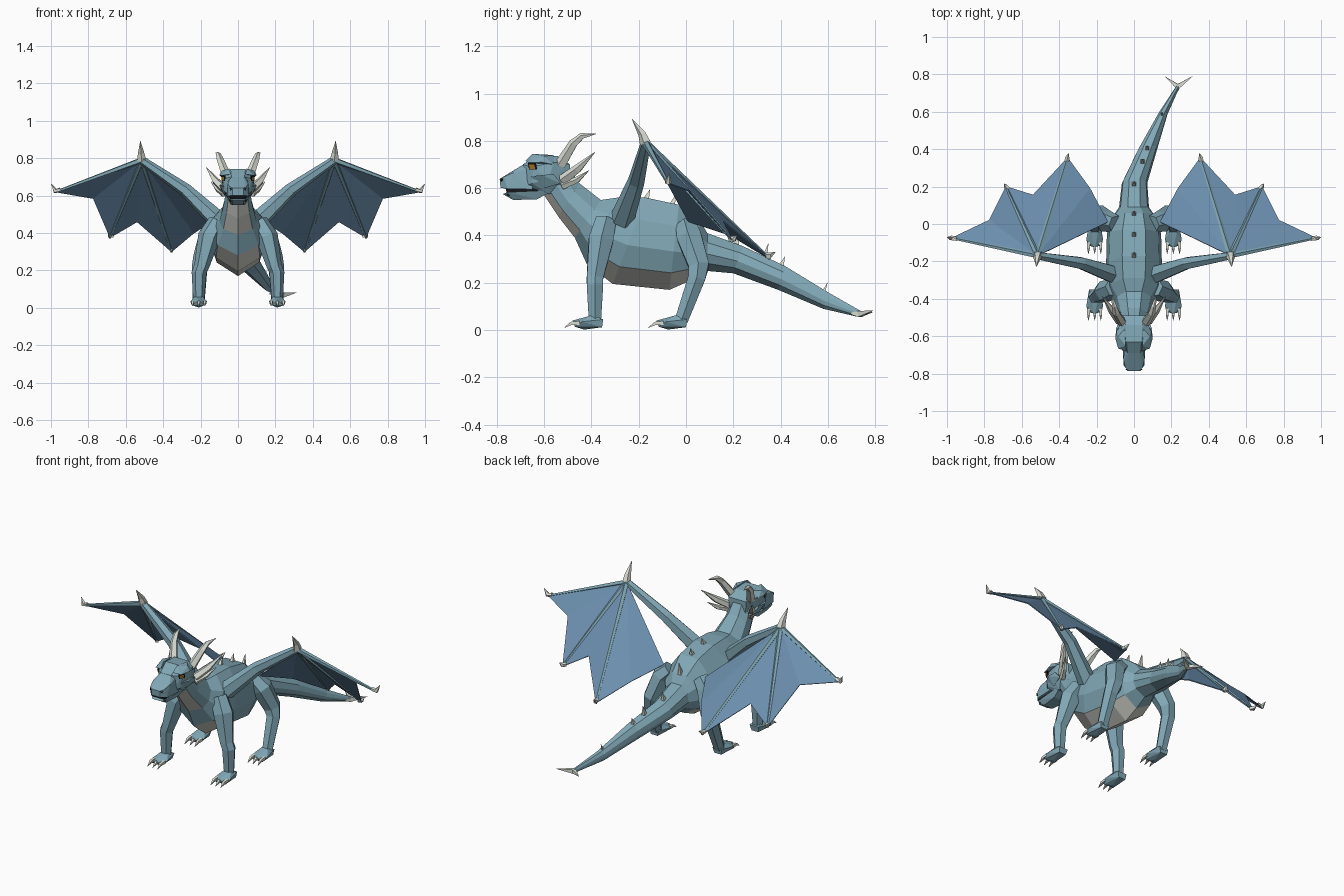
import bpy, bmesh, math
from mathutils import Vector


def material(name, r, g, b):
    m = bpy.data.materials.new(name)
    lin = [((c / 255 + 0.055) / 1.055) ** 2.4 for c in (r, g, b)]
    m.diffuse_color = (*lin, 1)
    return m


SKIN = material("teal_skin", 129, 168, 182)
BELLY = material("belly_grey", 212, 213, 205)
WING = material("wing_blue", 107, 142, 173)
HORN = material("horn_bone", 218, 222, 212)
DARK = material("dark", 22, 22, 24)
EYE = material("amber_eye", 165, 115, 40)


def finish(name, bm, mats, mirror=False):
    bmesh.ops.recalc_face_normals(bm, faces=bm.faces)
    me = bpy.data.meshes.new(name)
    bm.to_mesh(me)
    bm.free()
    ob = bpy.data.objects.new(name, me)
    bpy.context.collection.objects.link(ob)
    for m in mats:
        me.materials.append(m)
    if mirror:
        ob.modifiers.new("mirror", "MIRROR").use_mirror_merge = False
    return ob


def loft(bm, rings):
    """Skin a list of equal-length point rings and cap the ends."""
    vs = [[bm.verts.new(p) for p in r] for r in rings]
    n = len(vs[0])
    faces = []
    for i in range(len(vs) - 1):
        for k in range(n):
            q = (vs[i][k], vs[i][(k + 1) % n], vs[i + 1][(k + 1) % n], vs[i + 1][k])
            faces.append((i, k, bm.faces.new(q)))
    bm.faces.new(vs[0])
    bm.faces.new(vs[-1])
    return faces


def add_tube(bm, pts, radii, sides):
    pts = [Vector(p) for p in pts]
    main = (pts[-1] - pts[0]).normalized()
    ref = Vector((1, 0, 0)) if abs(main.x) < 0.6 else Vector((0, 0, 1))
    rings = []
    for i, p in enumerate(pts):
        d = (pts[min(i + 1, len(pts) - 1)] - pts[max(i - 1, 0)]).normalized()
        u = d.cross(ref).normalized()
        v = d.cross(u)
        rings.append([p + radii[i] * (u * math.cos(a) + v * math.sin(a))
                      for a in (math.tau * (k + 0.5) / sides for k in range(sides))])
    loft(bm, rings)


def tubes(name, specs, mat, sides=6, mirror=True):
    bm = bmesh.new()
    for pts, radii in specs:
        add_tube(bm, pts, radii, sides)
    return finish(name, bm, [mat], mirror)


def hull(name, pts, mat, symmetric=False, mirror=False):
    """Faceted block around a few points; symmetric adds the -x copies."""
    bm = bmesh.new()
    for x, y, z in pts:
        bm.verts.new((x, y, z))
        if symmetric:
            bm.verts.new((-x, y, z))
    bmesh.ops.convex_hull(bm, input=bm.verts)
    loose = [v for v in bm.verts if not v.link_faces]
    bmesh.ops.delete(bm, geom=loose, context="VERTS")
    return finish(name, bm, [mat], mirror)


# Neck, body and tail: top y/z, bottom y/z, half width, x offset
spine = [
    (-.50, .69, -.60, .57, .065, 0), (-.45, .62, -.54, .48, .078, 0),
    (-.36, .55, -.47, .39, .10, 0), (-.29, .56, -.42, .28, .14, 0),
    (-.17, .56, -.31, .195, .15, 0), (-.03, .53, -.07, .17, .145, 0),
    (.06, .46, .02, .21, .115, 0), (.09, .41, .09, .25, .08, 0),
    (.24, .355, .20, .24, .068, .003), (.42, .27, .39, .17, .05, .075),
    (.60, .16, .58, .09, .025, .155), (.74, .08, .73, .055, .01, .235)]
half = [(.42, 1), (.9, .5), (1, -.1), (.78, -.6)]
section = half + [(0, -1)] + [(-a, b) for a, b in reversed(half)]
rings = []
for ty, tz, by, bz, w, cx in spine:
    t, b = Vector((cx, ty, tz)), Vector((cx, by, bz))
    rings.append([(t + b) / 2 + (t - b) / 2 * v + Vector((w * u, 0, 0)) for u, v in section])
bm = bmesh.new()
for i, k, f in loft(bm, rings):
    if k in (3, 4) and i in (0, 1, 3, 4, 5):   # throat and belly plates
        f.material_index = 1
finish("body", bm, [SKIN, BELLY])

# Head
hull("skull", [(.06, -.49, .70), (.05, -.49, .60), (.085, -.56, .71), (.088, -.58, .64),
               (.045, -.54, .735), (.04, -.63, .742), (.078, -.65, .69), (.072, -.65, .62),
               (.035, -.69, .70), (.05, -.68, .61), (.05, -.58, .575)], SKIN, True)
hull("snout", [(.05, -.64, .69), (.062, -.65, .595), (.055, -.73, .665), (.045, -.77, .648),
               (.055, -.755, .597), (.028, -.787, .64), (.03, -.785, .602),
               (.03, -.68, .705)], SKIN, True)
hull("mouth", [(.045, -.62, .605), (.042, -.765, .605), (.045, -.62, .57), (.042, -.755, .57)], DARK, True)
hull("jaw", [(.056, -.61, .59), (.05, -.755, .583), (.028, -.775, .575), (.03, -.73, .55),
             (.04, -.63, .553), (.05, -.58, .58)], SKIN, True)
hull("brow", [(.04, -.68, .715), (.085, -.665, .708), (.10, -.61, .71), (.09, -.56, .70),
              (.05, -.56, .74), (.045, -.65, .745), (.085, -.60, .735)], SKIN, mirror=True)
hull("cheek", [(.075, -.66, .65), (.10, -.61, .655), (.095, -.56, .66), (.085, -.53, .62),
               (.07, -.60, .60), (.06, -.55, .64)], SKIN, mirror=True)
hull("eye_rim", [(.07, -.668, .706), (.07, -.664, .678), (.088, -.636, .708), (.087, -.63, .678),
                 (.06, -.63, .69)], DARK, mirror=True)
hull("eye", [(.075, -.664, .70), (.075, -.661, .682), (.0885, -.642, .70), (.088, -.638, .682),
             (.065, -.64, .69)], EYE, mirror=True)
hull("nostril", [(.028, -.789, .638), (.045, -.776, .642), (.04, -.781, .628), (.03, -.77, .63)],
     DARK, mirror=True)

# Horns and cheek spikes
tubes("horn", [([(.06, -.53, .70), (.095, -.475, .79), (.105, -.44, .82), (.12, -.38, .83)],
                [.026, .02, .014, .001])], HORN, 5)
tubes("cheek_spike", [([(.075, -.52, .635), (.12, -.46, .68), (.17, -.385, .752)], [.024, .02, .001]),
                      ([(.075, -.52, .61), (.11, -.46, .635), (.145, -.41, .675)], [.018, .014, .001])], HORN, 5)

# Legs, feet and claws
tubes("front_leg", [([(.11, -.34, .46), (.155, -.36, .38), (.195, -.385, .22), (.208, -.385, .19),
                      (.21, -.385, .04)], [.05, .06, .04, .04, .03])], SKIN)
tubes("hind_leg", [([(.10, .0, .44), (.15, .015, .39), (.19, .055, .27), (.205, .045, .22),
                     (.21, -.02, .04)], [.048, .06, .05, .042, .032])], SKIN)
for name, y in (("front", -.40), ("hind", -.045)):
    hull(name + "_foot", [(.18, y + .05, .045), (.24, y + .05, .045), (.19, y + .045, .012),
                          (.235, y + .045, .012), (.165, y - .04, .035), (.255, y - .04, .035),
                          (.18, y - .07, .014), (.245, y - .07, .014), (.19, y - .0, .062),
                          (.23, y - .0, .062), (.21, y - .08, .04), (.21, y - .03, .002)],
         SKIN, mirror=True)
    tubes(name + "_claws", [([(x, y - .05, .03), (x, y - .085, .028), (x * 1.03 - .006, y - .115, .01)],
                             [.012, .01, .001]) for x in (.178, .21, .243)], HORN, 4)

# Wings
shoulder, elbow, wrist = (.11, -.27, .47), (.28, -.21, .63), (.515, -.17, .79)
tips = [(.975, -.075, .62), (.685, .20, .375), (.355, .355, .30)]
tubes("wing_arm", [([shoulder, elbow, wrist], [.052, .036, .022])], SKIN)
tubes("wing_fingers", [([wrist, t], [.016, .007]) for t in tips], SKIN, 5)
outline = [tips[0], (.775, .02, .585), tips[1], (.54, .155, .46), tips[2],
           (.235, .19, .40), (.14, .01, .46)]
bm = bmesh.new()
hub = bm.verts.new(wrist)
rim = [bm.verts.new(p) for p in outline]
for a, b in zip(rim, rim[1:]):
    bm.faces.new((hub, a, b))
membrane = finish("wing_membrane", bm, [WING], True)
solid = membrane.modifiers.new("thickness", "SOLIDIFY")
solid.thickness, solid.offset = .005, 0
tubes("wing_claws", [([wrist, (.518, -.185, .83), (.522, -.228, .892)], [.026, .018, .001]),
                     ([(.95, -.08, .632), (.978, -.075, .625), (.998, -.07, .662)], [.012, .014, .001]),
                     ([(.672, .185, .385), (.686, .203, .385), (.695, .215, .40)], [.012, .013, .001]),
                     ([(.36, .335, .315), (.357, .355, .315), (.35, .378, .33)], [.012, .013, .001])], HORN, 5)

# Back and tail spines: x, y, base z, height
spines = [(0, -.16, .545, .05), (0, -.05, .52, .055), (0, .06, .44, .09), (0, .22, .345, .07),
          (.045, .34, .29, .075), (.07, .41, .26, .05), (.15, .59, .15, .05)]
tubes("spines", [([(x, y - .012, z), (x, y + .008, z + h)], [.02 if y < .5 else .012, .001])
                 for x, y, z, h in spines], HORN, 4, False)

# Forked tail tip
tubes("tail_fork", [([(.225, .70, .07), (.235, .735, .068), t], [.006, .018, .001])
                    for t in ((.165, .788, .075), (.313, .79, .082))], HORN, 4, False)
